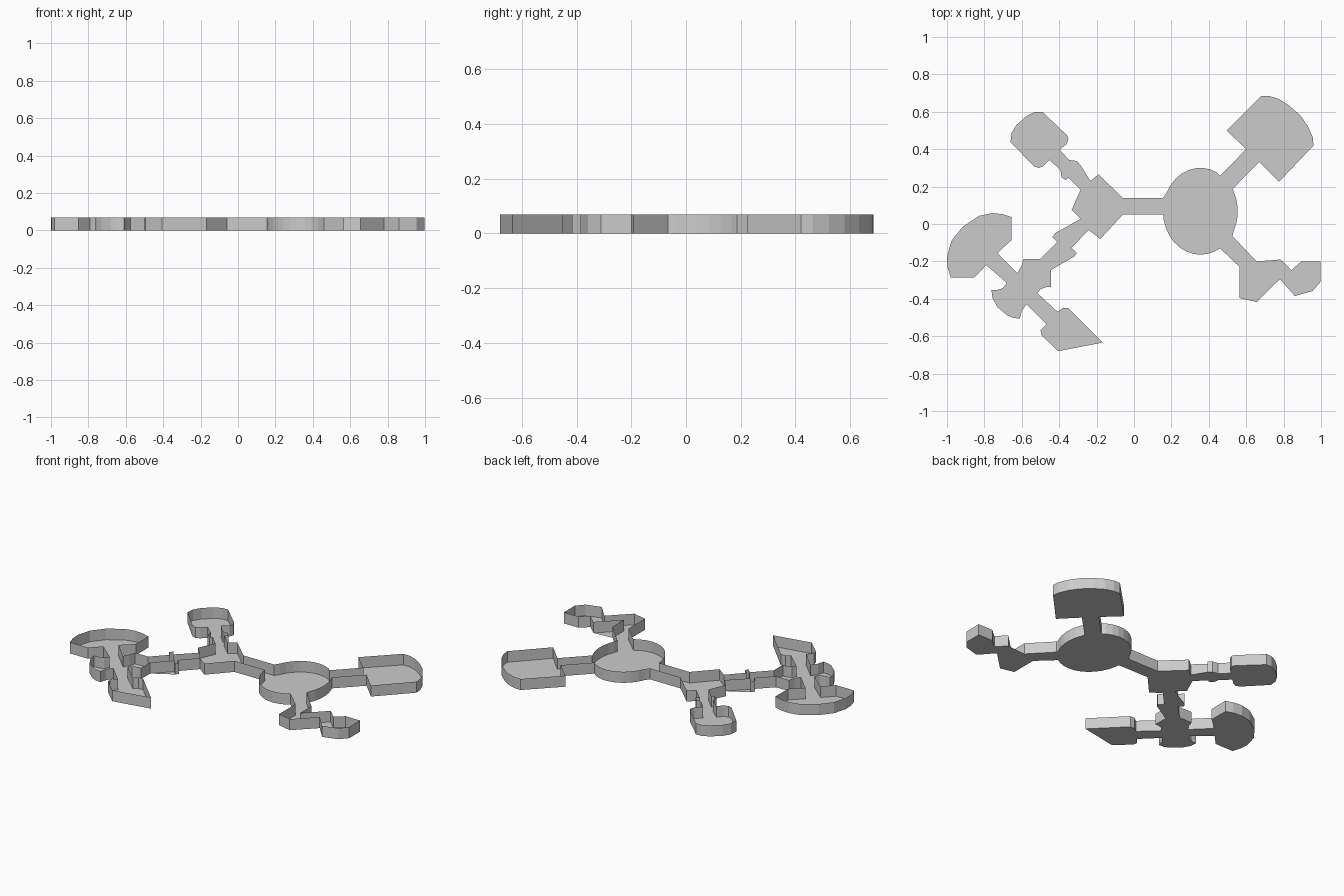
import bpy, bmesh
from math import sin, cos, radians

HEIGHT = 0.07


def area(name, *walls):
    """Open-topped floor area: wall runs go counter-clockwise, gaps between runs are doorways."""
    bm = bmesh.new()
    runs = [[bm.verts.new((x, y, 0)) for x, y in run] for run in walls]
    floor = bm.faces.new([v for run in runs for v in run])
    for run in runs:
        tops = [bm.verts.new((v.co.x, v.co.y, HEIGHT)) for v in run]
        for i in range(len(run) - 1):
            bm.faces.new((run[i + 1], run[i], tops[i], tops[i + 1]))
    bmesh.ops.triangulate(bm, faces=[floor])
    mesh = bpy.data.meshes.new(name)
    bm.to_mesh(mesh)
    bm.free()
    ob = bpy.data.objects.new(name, mesh)
    bpy.context.collection.objects.link(ob)
    return ob


def arc(start, end, n):
    """Points on the oval wall of the round room."""
    angles = [radians(start + (end - start) * i / n) for i in range(n + 1)]
    return [(0.355 + 0.2 * cos(a), 0.068 + 0.232 * sin(a)) for a in angles]


# doorway corners shared by neighbouring areas
hall_w = [(-0.06, 0.05), (-0.06, 0.14)]
hall_e = [(0.155, 0.05), (0.155, 0.14)]
se_a, se_b = (0.46, -0.13), (0.527, -0.065)
ne_a, ne_b = (0.527, 0.187), (0.46, 0.258)
ne_c, ne_d = (0.67, 0.332), (0.60, 0.40)
nw_a, nw_b = (-0.233, 0.23), (-0.286, 0.182)
nw_c, nw_d = (-0.398, 0.396), (-0.452, 0.342)
sw_a, sw_b = (-0.286, 0.027), (-0.243, -0.032)
sw_c, sw_d = (-0.50, -0.187), (-0.444, -0.246)

# central hall and the oval room
area("central_hall", [hall_w[0], hall_e[0]], [hall_e[1], hall_w[1]])
area("round_room",
     [hall_e[0]] + arc(192, 292, 9) + [se_a],
     [se_b] + arc(-28, 25, 5) + [ne_a],
     [ne_b] + arc(64, 155, 8) + [hall_e[1]])

# north-east corridor and large rounded room
area("north_east_corridor", [ne_a, ne_c], [ne_d, ne_b])
area("north_east_room",
     [ne_c, (0.775, 0.225), (0.96, 0.42), (0.955, 0.465), (0.93, 0.523), (0.89, 0.58),
      (0.83, 0.633), (0.775, 0.668), (0.725, 0.684), (0.68, 0.685), (0.495, 0.50), ne_d])

# south-east zigzag passage with a small end chamber
area("zigzag_passage",
     [se_a, (0.565, -0.23), (0.565, -0.396), (0.655, -0.417), (0.78, -0.295),
      (0.86, -0.385), (0.955, -0.358), (0.997, -0.31), (0.997, -0.20), (0.895, -0.20),
      (0.842, -0.246), (0.783, -0.19), (0.655, -0.315), (0.655, -0.20), se_b])

# junction room west of the hall
area("junction_room",
     [hall_w[1], (-0.19, 0.265), nw_a],
     [nw_b, (-0.334, 0.075), sw_a],
     [sw_b, (-0.18, -0.08), hall_w[0]])

# north-west corridor with side niches, and its room
area("north_west_corridor",
     [nw_a, (-0.307, 0.30), (-0.286, 0.315), (-0.307, 0.337), (-0.345, 0.342), nw_c],
     [nw_d, (-0.393, 0.289), (-0.388, 0.251), (-0.366, 0.235), (-0.35, 0.246), nw_b])
area("north_west_room",
     [nw_c, (-0.36, 0.428), (-0.35, 0.455), (-0.36, 0.476), (-0.49, 0.60), (-0.53, 0.60),
      (-0.575, 0.577), (-0.628, 0.53), (-0.655, 0.487), (-0.66, 0.438), (-0.537, 0.31),
      (-0.51, 0.30), (-0.484, 0.31), nw_d])

# south-west corridor with two small niches
area("south_west_corridor",
     [sw_a, (-0.398, -0.08), (-0.42, -0.048), (-0.436, -0.07), (-0.41, -0.096), sw_c],
     [sw_d, (-0.345, -0.144), (-0.32, -0.174), (-0.305, -0.155), (-0.334, -0.128), sw_b])

# crossing room with concave corners
w_a, w_b = (-0.623, -0.262), (-0.68, -0.315)
s_a, s_b = (-0.575, -0.428), (-0.516, -0.37)
area("crossing_room",
     [sw_c, (-0.59, -0.187), (-0.603, -0.227), w_a],
     [w_b, (-0.70, -0.342), (-0.73, -0.353), (-0.762, -0.353), (-0.757, -0.396),
      (-0.73, -0.444), (-0.68, -0.487), (-0.644, -0.503), (-0.61, -0.505),
      (-0.60, -0.465), s_a],
     [s_b, (-0.50, -0.348), (-0.468, -0.337), (-0.444, -0.337), sw_d])

# west room and its short passage
area("west_room",
     [w_a, (-0.73, -0.155), (-0.655, -0.086), (-0.655, 0.037), (-0.703, 0.053),
      (-0.76, 0.058), (-0.83, 0.043), (-0.917, -0.016), (-0.976, -0.09), (-1.0, -0.176),
      (-0.997, -0.23), (-0.98, -0.286), (-0.853, -0.286), (-0.79, -0.22), w_b])

# pointed south room and its short passage
area("south_room",
     [s_a, (-0.468, -0.535), (-0.50, -0.567), (-0.495, -0.594), (-0.406, -0.68),
      (-0.168, -0.634), (-0.35, -0.45), (-0.382, -0.45), (-0.409, -0.47), s_b])
